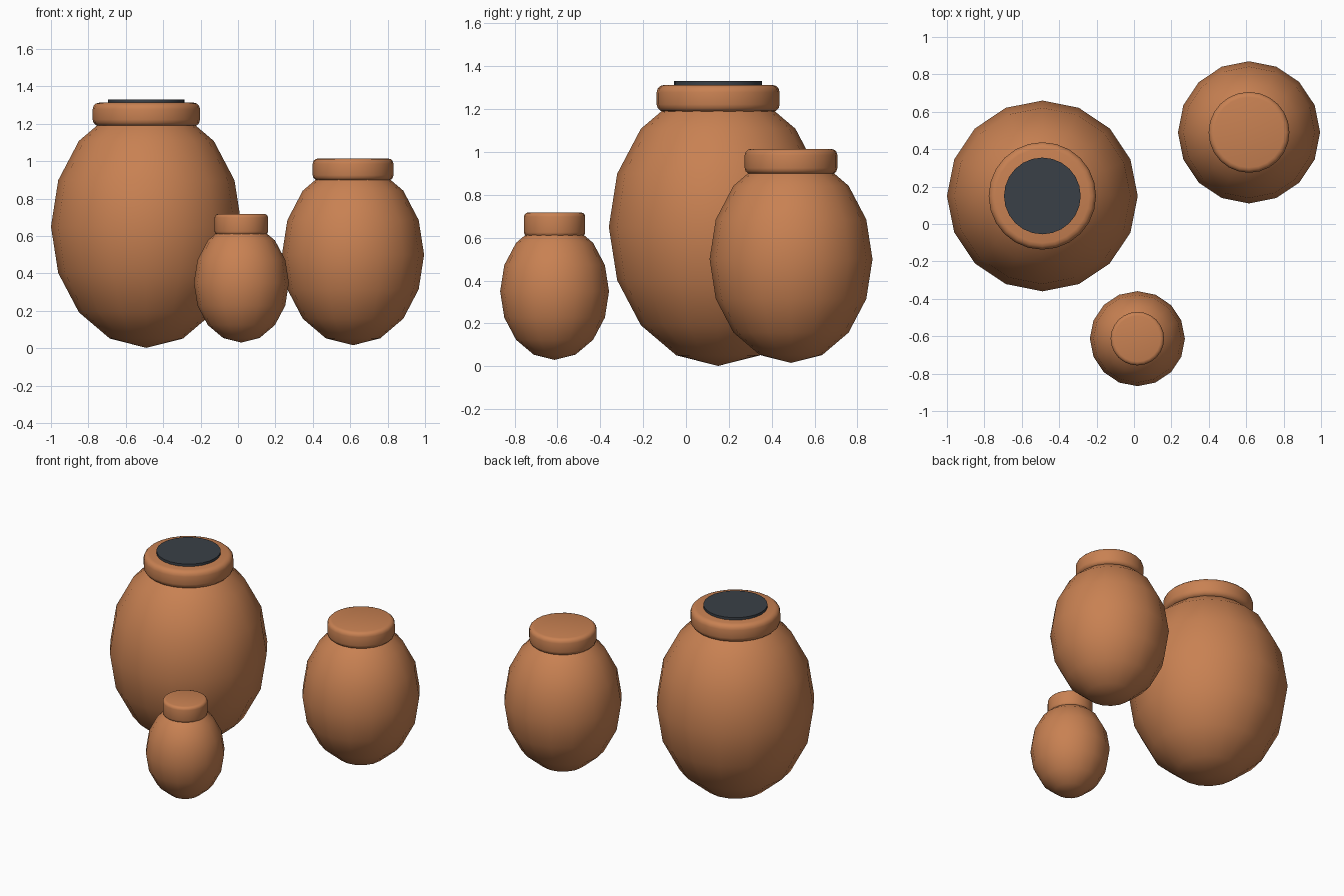
import bpy

if "Cube" in bpy.data.objects:
    bpy.data.objects.remove(bpy.data.objects["Cube"])


def material(name, rgb):
    m = bpy.data.materials.new(name)
    m.diffuse_color = (*rgb, 1)
    m.use_nodes = True
    m.node_tree.nodes["Principled BSDF"].inputs["Base Color"].default_value = m.diffuse_color
    return m


clay = material("terracotta", (0.58, 0.22, 0.085))
dark = material("dark_slate", (0.042, 0.051, 0.063))


def finish(name, mat, angle=None):
    ob = bpy.context.object
    ob.name = name
    ob.data.materials.append(mat)
    if angle is None:
        bpy.ops.object.shade_smooth()
    else:
        bpy.ops.object.shade_smooth_by_angle(angle=angle)
    return ob


def disc(name, mat, x, y, r, z0, z1, bevel=0):
    bpy.ops.mesh.primitive_cylinder_add(vertices=24, radius=r, depth=z1 - z0,
                                        location=(x, y, (z0 + z1) / 2))
    ob = finish(name, mat, None if bevel else 0.6)
    if bevel:
        mod = ob.modifiers.new("rounded_edge", 'BEVEL')
        mod.width = bevel
        mod.segments = 3
        mod.limit_method = 'ANGLE'
    return ob


def pot(name, x, y, r, zc, rz, neck_r, neck_z0, neck_z1, bevel):
    # Egg-shaped belly: stretched low-poly sphere
    bpy.ops.mesh.primitive_uv_sphere_add(segments=16, ring_count=8, radius=1,
                                         location=(x, y, zc))
    bpy.context.object.scale = (r, r, rz)
    bpy.ops.object.transform_apply(location=False, rotation=False, scale=True)
    finish(name + "_body", clay)
    # Rounded collar
    disc(name + "_neck", clay, x, y, neck_r, neck_z0, neck_z1, bevel)


pot("large_pot", -0.49, 0.15, 0.51, 0.65, 0.648, 0.287, 1.187, 1.313, 0.035)
pot("medium_pot", 0.615, 0.49, 0.38, 0.50, 0.484, 0.216, 0.897, 1.014, 0.028)
pot("small_pot", 0.018, -0.613, 0.254, 0.35, 0.32, 0.143, 0.605, 0.718, 0.02)

# Dark mouth of the large pot
disc("large_pot_mouth", dark, -0.49, 0.15, 0.205, 1.305, 1.33)
